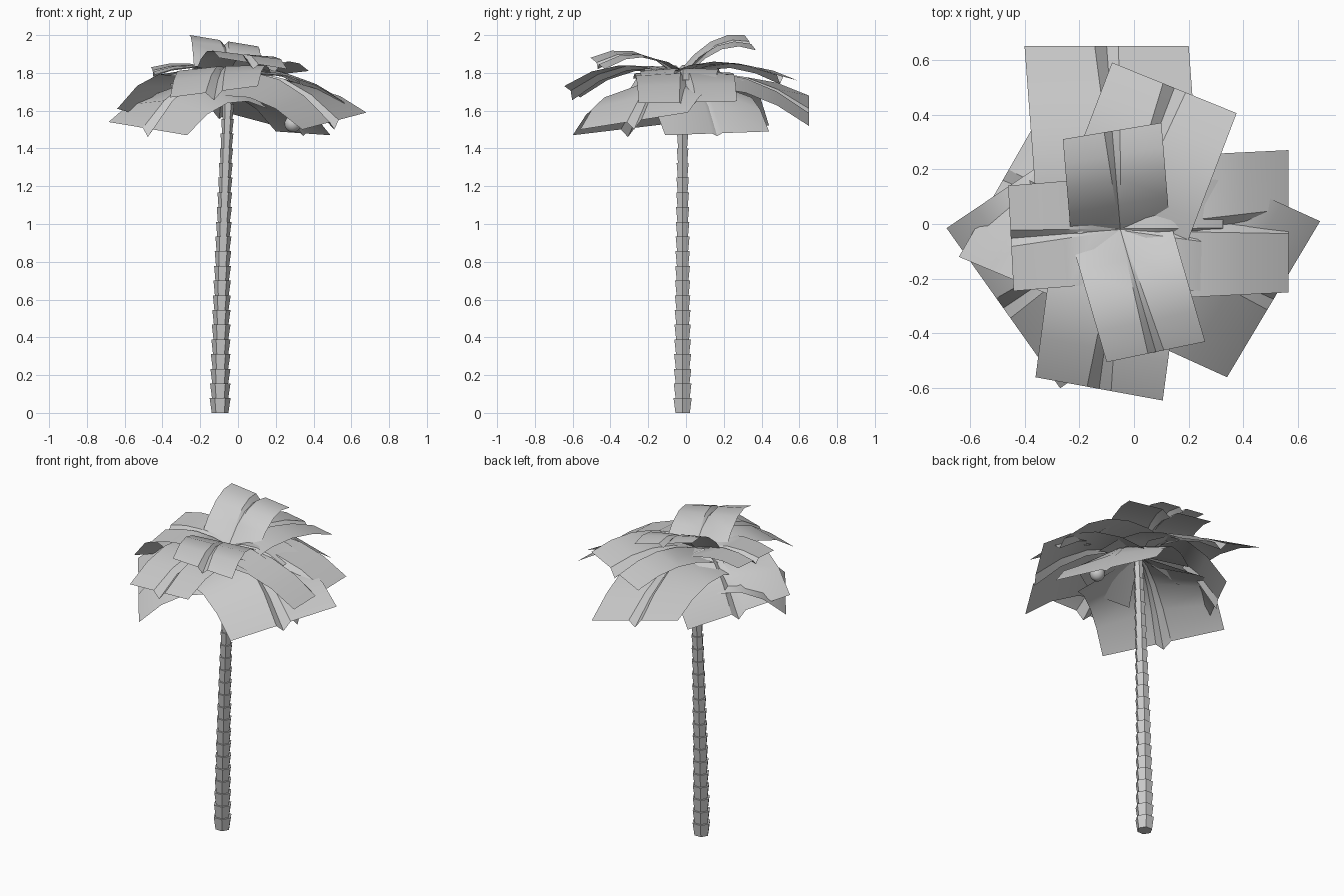
import bpy, bmesh, math
from mathutils import Vector

cube = bpy.data.objects.get("Cube")
if cube:
    bpy.data.objects.remove(cube, do_unlink=True)

# Single plain grey
grey = bpy.data.materials.new("plain_grey")
grey.use_nodes = True
grey.diffuse_color = (0.6, 0.6, 0.6, 1)
grey.node_tree.nodes["Principled BSDF"].inputs["Base Color"].default_value = (0.6, 0.6, 0.6, 1)


def finish(name, bm, smooth_angle=None):
    mesh = bpy.data.meshes.new(name)
    bm.to_mesh(mesh)
    bm.free()
    mesh.materials.append(grey)
    obj = bpy.data.objects.new(name, mesh)
    bpy.context.collection.objects.link(obj)
    if smooth_angle:
        bpy.ops.object.select_all(action='DESELECT')
        obj.select_set(True)
        bpy.context.view_layer.objects.active = obj
        bpy.ops.object.shade_smooth_by_angle(angle=math.radians(smooth_angle))


# Trunk: stacked six-sided segments, each flared at its top
SEGMENTS, HEIGHT = 23, 1.79
CROWN = Vector((-0.05, -0.02, HEIGHT))


def trunk_centre(t):
    return Vector((-0.095 + 0.05 * t ** 1.6, -0.018, HEIGHT * t))


bm = bmesh.new()
rings = []
for i in range(SEGMENTS):
    for t, flare in ((i / SEGMENTS, 0.88), ((i + 1) / SEGMENTS, 1.13)):
        radius = (0.05 - 0.024 * t) * flare
        centre = trunk_centre(t)
        rings.append([bm.verts.new(centre + radius * Vector((math.cos(a), math.sin(a), 0)))
                      for a in (k * math.tau / 6 for k in range(6))])
for low, high in zip(rings, rings[1:]):
    for k in range(6):
        n = (k + 1) % 6
        bm.faces.new((low[k], low[n], high[n], high[k]))
bm.faces.new(rings[0][::-1])
bm.faces.new(rings[-1])
finish("trunk", bm)


# Frond: an arched sheet with a V-shaped keel that widens toward the tip
def frond(name, right, left, arch, droop, keel=0.045, rows=4):
    right, left = Vector(right), Vector(left)
    tip, half = (right + left) / 2, (left - right) / 2
    opening_at_tip = max(keel, 0.03) / half.length
    bm = bmesh.new()
    grid = []
    for i in range(rows + 1):
        t = i / rows
        mid = CROWN.lerp(tip, t)
        mid.z += 4 * arch * t * (1 - t)
        side = Vector((half.x, half.y, half.z * t))
        opening = opening_at_tip * (0.1 + 0.9 * t)
        row = []
        for s in (-1, -opening, 0, opening, 1):
            p = mid + side * s
            p.z -= droop * (1 - t) * s * s
            if s == 0:
                p.z -= keel * t
            row.append(bm.verts.new(p))
        grid.append(row)
    for near, far in zip(grid, grid[1:]):
        for j in range(4):
            bm.faces.new((near[j], far[j], far[j + 1], near[j + 1]))
    finish(name, bm, 30)


# Lower, wide fronds: right tip corner, left tip corner, arch, droop
frond("frond_front_left", (0.34, -0.56, 1.50), (0.68, 0.01, 1.59), 0.10, 0.15)
frond("frond_front_right", (-0.685, -0.015, 1.54), (-0.27, -0.60, 1.47), 0.10, 0.18)
frond("frond_back_left", (0.49, -0.11, 1.47), (0.20, 0.44, 1.49), 0.10, 0.14, 0.015)
frond("frond_back_right", (-0.32, 0.44, 1.52), (-0.64, -0.12, 1.61), 0.13, 0.08)
frond("frond_back", (0.20, 0.65, 1.52), (-0.40, 0.65, 1.68), 0.08, 0.08)

# Middle fronds
frond("frond_left", (0.565, -0.25, 1.64), (0.565, 0.27, 1.65), 0.08, 0.02)
frond("frond_front", (-0.36, -0.56, 1.67), (0.105, -0.645, 1.73), 0.09, 0.02)
frond("frond_back_upper", (0.375, 0.405, 1.81), (-0.08, 0.59, 1.76), 0.06, 0.0)

# Upper, small fronds
frond("small_frond_left", (0.325, -0.25, 1.75), (0.325, 0.16, 1.77), 0.05, 0.02, 0.03)
frond("small_frond_right", (-0.46, 0.14, 1.83), (-0.44, -0.245, 1.79), 0.04, 0.0, 0.03)
frond("small_frond_front", (-0.10, -0.505, 1.88), (0.26, -0.43, 1.82), 0.08, 0.0, 0.03)
frond("small_frond_back", (0.10, 0.37, 1.92), (-0.26, 0.31, 2.0), 0.07, 0.0, 0.03)

# Coconut hanging under the crown
bm = bmesh.new()
bmesh.ops.create_uvsphere(bm, u_segments=16, v_segments=10, radius=0.044)
bmesh.ops.translate(bm, verts=bm.verts, vec=(0.29, 0.02, 1.53))
finish("coconut", bm, 40)
